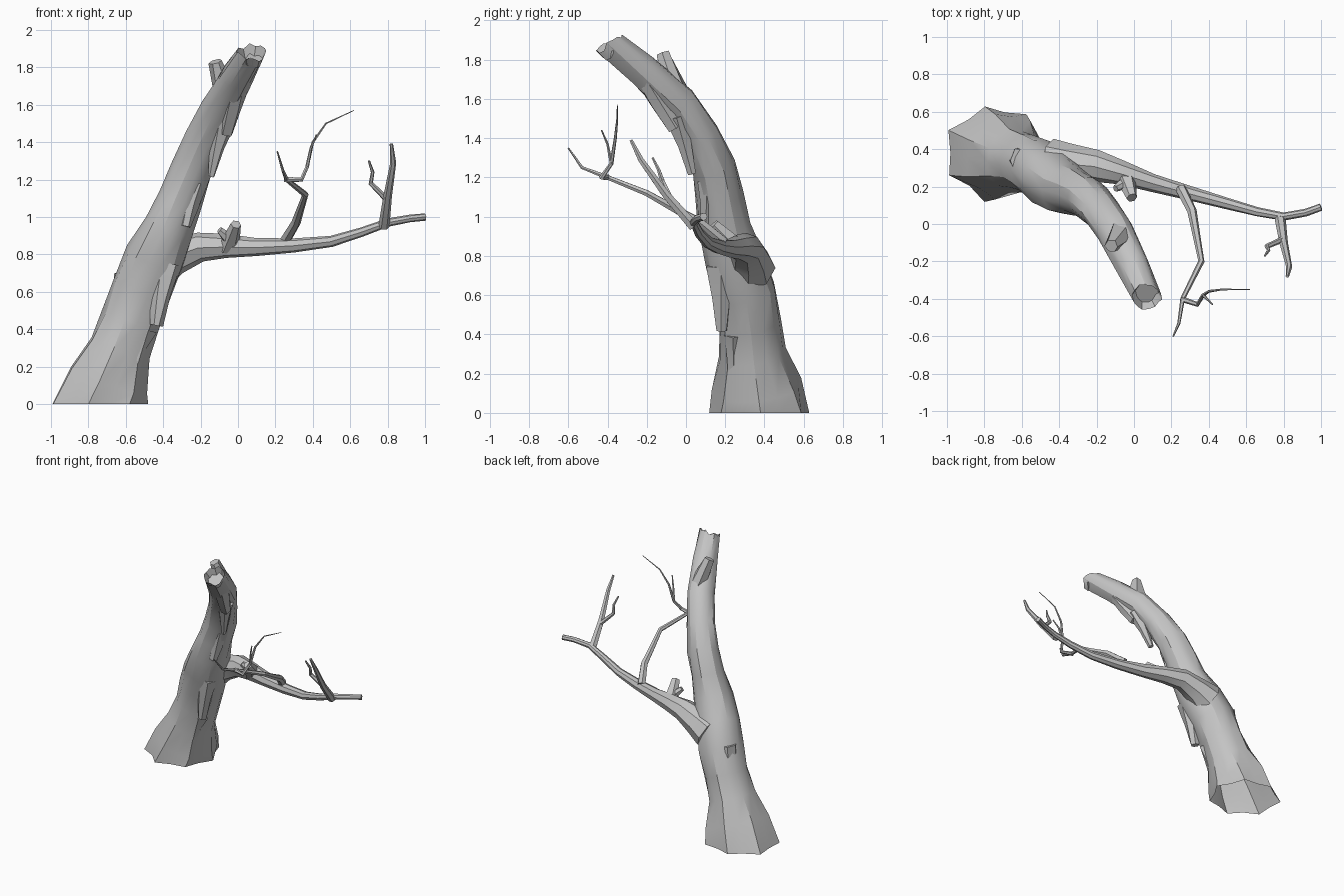
import bpy, bmesh, math, random
from mathutils import Vector

random.seed(4)
default_cube = bpy.data.objects.get("Cube")
if default_cube:
    bpy.data.objects.remove(default_cube)

bark = bpy.data.materials.new("grey_bark")
bark.use_nodes = True
grey = (0.55, 0.55, 0.55, 1)
bark.diffuse_color = grey
bark.node_tree.nodes["Principled BSDF"].inputs["Base Color"].default_value = grey

UP = Vector((0, 0, 1))
LEFT = Vector((1, 0, 0))
FRONT = Vector((0, -1, 0))


def curve_at(path, fraction):
    """Point on a smooth curve passing through every path point."""
    last = len(path) - 1
    index = min(int(fraction * last), last - 1)
    t = fraction * last - index
    before, start, end, after = [
        Vector(path[max(0, min(last, index + step))]) for step in (-1, 0, 1, 2)]
    leave, arrive = (end - before) / 2, (after - start) / 2
    bend = 3 * (end - start) - 2 * leave - arrive
    settle = 2 * (start - end) + leave + arrive
    return start + leave * t + bend * t ** 2 + settle * t ** 3


def refine(path):
    """Double the number of stations along a path."""
    count = 2 * (len(path) - 1)
    return [curve_at(path, i / count) for i in range(count + 1)]


def add_ring(bm, centre, normal, side, radius, sides, rough, lobes):
    across = normal.cross(side)
    ring = []
    for k in range(sides):
        angle = math.tau * k / sides
        spoke = side * math.cos(angle) + across * math.sin(angle)
        uneven = 1 + random.uniform(-rough, rough) + lobes * (-1) ** k
        ring.append(bm.verts.new(centre + spoke * radius * uneven))
    return ring


def break_open(bm, rim, end_face, normal):
    """Jagged rim around a rotten core."""
    for vert in rim:
        vert.co += normal * random.uniform(-0.02, 0.02)
    bm.normal_update()
    bmesh.ops.inset_region(bm, faces=[end_face], thickness=0.018)
    for vert in end_face.verts:
        vert.co -= normal * 0.05


def limb(name, path, thick, thin, sides=6, rough=0.0, taper=1, rooted=False):
    """Faceted tube that narrows from thick to thin along a path."""
    bm = bmesh.new()
    points = [Vector(point) for point in path]
    last = len(points) - 1
    side, rings = LEFT, []
    for i, point in enumerate(points):
        normal = (points[min(i + 1, last)] - points[max(i - 1, 0)]).normalized()
        radius = thin + (thick - thin) * (1 - i / last) ** taper
        flare = 0
        if rooted:
            # level foot, upturned break, spreading roots and a swollen middle
            if i == 0:
                normal = UP
            elif i == last:
                normal = (UP + FRONT / 2).normalized()
            flare = max(0, 1 - point.z / 0.3) ** 0.8
            radius += 0.065 * flare + 0.02 * max(0, 1 - abs(point.z - 0.75) / 0.3)
        # carry the ring direction along so that the tube does not twist
        side = (side - normal * side.dot(normal)).normalized()
        rings.append(add_ring(bm, point, normal, side, radius, sides, rough, flare * 0.07))
    for lower, upper in zip(rings, rings[1:]):
        for k in range(sides):
            j = (k + 1) % sides
            bm.faces.new((lower[k], lower[j], upper[j], upper[k]))
    end_face = bm.faces.new(rings[-1])
    if rooted:
        break_open(bm, rings[-1], end_face, normal)
    else:
        bm.faces.new(rings[0][::-1])
    bmesh.ops.recalc_face_normals(bm, faces=bm.faces)
    mesh = bpy.data.meshes.new(name)
    bm.to_mesh(mesh)
    bm.free()
    mesh.materials.append(bark)
    ob = bpy.data.objects.new(name, mesh)
    bpy.context.collection.objects.link(ob)
    bpy.ops.object.select_all(action="DESELECT")
    ob.select_set(True)
    bpy.context.view_layer.objects.active = ob
    bpy.ops.object.shade_smooth_by_angle(angle=math.radians(28))


# Leaning trunk, open underneath, with flared roots and a broken hollow top
trunk_path = [(-.74, .38, 0), (-.63, .34, .3), (-.51, .3, .62), (-.37, .19, .95),
              (-.25, .14, 1.25), (-.1, -.04, 1.58), (.07, -.39, 1.88)]
limb("trunk", refine(trunk_path), .185, .077, sides=14, rough=.06, rooted=True)

# Side branch, swelling into a collar where it leaves the trunk
branch_path = [(-.43, .32, .74), (-.2, .31, .84), (.1, .22, .84),
               (.5, .11, .87), (.8, .04, .97), (1, .09, 1)]
limb("main_branch", refine(branch_path), .13, .02, sides=8, rough=.06, taper=2.6)

# Crooked twigs growing from the branch
limb("inner_twig", [(.25, .19, .87), (.31, .07, .97), (.33, -.04, 1.03), (.36, -.2, 1.12),
                    (.26, -.4, 1.2), (.24, -.53, 1.25), (.21, -.6, 1.35)], .03, .004)
limb("inner_twig_fork", [(.25, -.4, 1.2), (.34, -.43, 1.2), (.37, -.38, 1.27),
                         (.4, -.36, 1.4), (.47, -.35, 1.5), (.62, -.35, 1.57)], .016, .002)
limb("inner_twig_tip", [(.37, -.38, 1.27), (.39, -.4, 1.37), (.42, -.43, 1.44)], .01, .004)
limb("outer_twig", [(.78, .04, .95), (.8, -.1, 1.11), (.83, -.23, 1.29),
                    (.82, -.28, 1.39)], .03, .009)
limb("outer_twig_fork", [(.8, -.08, 1.09), (.71, -.12, 1.18), (.72, -.14, 1.24),
                         (.7, -.17, 1.3)], .017, .006)

# Broken stubs
limb("branch_stub", [(-.05, .26, .84), (-.01, .14, .96)], .055, .03, rough=.15)
limb("branch_stub_side", [(-.02, .23, .86), (-.1, .19, .93)], .04, .018, rough=.15)
limb("upper_stub", [(-.07, -.06, 1.65), (-.12, -.12, 1.83)], .07, .035, rough=.2)


def flap(name, top, bottom, direction, sunk, reach, thick, thin):
    """Lump of bark running down the trunk and standing off at its lower end."""
    start = curve_at(trunk_path, top) + direction * sunk
    end = curve_at(trunk_path, bottom) + direction * reach
    limb(name, refine([start, end]), thick, thin, rough=.2)


# Peeling bark and knots on the hollow side, then one knot opposite
inner_side = LEFT + FRONT
flap("upper_bark", .9, .77, inner_side, .03, .1, .06, .04)
flap("hanging_bark", .8, .65, inner_side, .06, .12, .06, .02)
flap("shoulder_bark", .63, .5, inner_side, .05, .09, .05, .03)
flap("lower_knot", .4, .23, inner_side, .08, .15, .08, .03)
flap("foot_knot", .22, .12, inner_side, .09, .11, .06, .03)
flap("side_knot", .37, .24, -LEFT - FRONT / 2, .12, .05, .07, .06)
